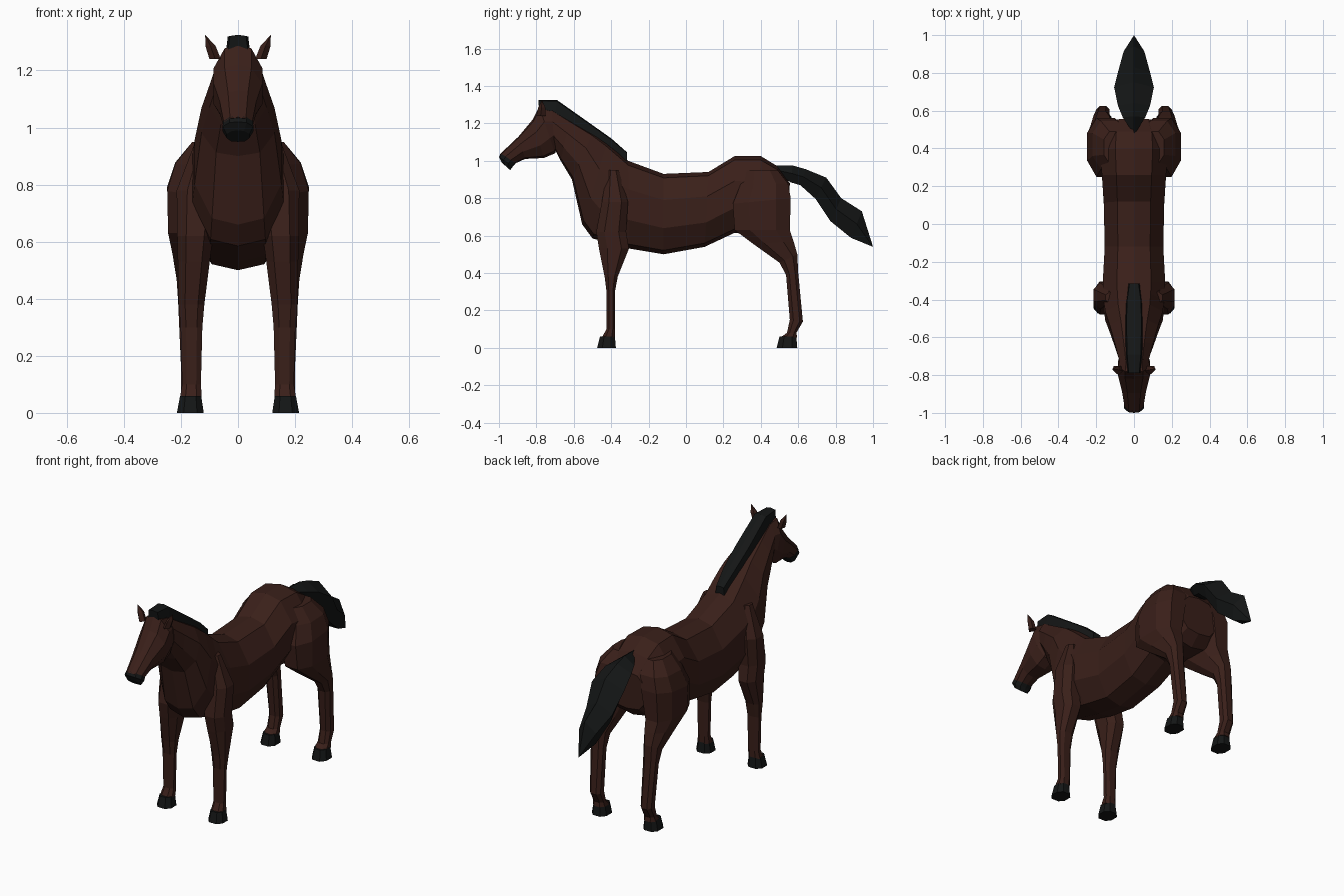
import bpy, bmesh

def material(name, color):
    m = bpy.data.materials.new(name)
    m.diffuse_color = (*color, 1)
    return m

COAT = material("brown_coat", (0.042, 0.014, 0.010))
DARK = material("dark_hair", (0.007, 0.008, 0.008))

# Cross-sections as (across, along) factors
BARREL = [(0, 1), (.55, .9), (1, .35), (1, -.35), (.6, -.9), (0, -1), (-.6, -.9), (-1, -.35), (-1, .35), (-.55, .9)]
LIMB = [(.5, 1), (1, .45), (1, -.5), (.5, -1), (-.5, -1), (-1, -.5), (-1, .45), (-.5, 1)]
LOCK = [(0, 1), (1, 0.1), (.6, -.9), (-.6, -.9), (-1, 0.1)]

def loft(name, rings, shape, mat, mirror=False):
    """Skin rings given as (y, z of one edge, y, z of opposite edge, x centre, half width)."""
    bm = bmesh.new()
    loops = []
    for ya, za, yb, zb, xc, hw in rings:
        loops.append([bm.verts.new((xc + hw * u,
                                    (ya + yb) / 2 + (ya - yb) / 2 * v,
                                    (za + zb) / 2 + (za - zb) / 2 * v)) for u, v in shape])
    n = len(shape)
    for a, b in zip(loops, loops[1:]):
        for i in range(n):
            j = (i + 1) % n
            bm.faces.new((a[i], a[j], b[j], b[i]))
    bm.faces.new(loops[0])
    bm.faces.new(loops[-1])
    bmesh.ops.remove_doubles(bm, verts=bm.verts, dist=0.0005)
    bmesh.ops.recalc_face_normals(bm, faces=bm.faces)
    me = bpy.data.meshes.new(name)
    bm.to_mesh(me)
    bm.free()
    me.materials.append(mat)
    ob = bpy.data.objects.new(name, me)
    bpy.context.collection.objects.link(ob)
    if mirror:
        ob.modifiers.new("Mirror", 'MIRROR').use_mirror_merge = False
    return ob

# Torso and neck, rump to throat
loft("body_and_neck", [
    (.555, .88, .55, .66, 0, .13),
    (.49, .97, .49, .60, 0, .17),
    (.40, 1.025, .38, .60, 0, .18),
    (.26, 1.025, .26, .615, 0, .17),
    (.12, .94, .10, .54, 0, .16),
    (-.12, .93, -.12, .50, 0, .155),
    (-.31, 1.0, -.30, .53, 0, .165),
    (-.36, 1.05, -.50, .585, 0, .16),
    (-.42, 1.10, -.555, .66, 0, .152),
    (-.50, 1.15, -.61, .90, 0, .128),
    (-.62, 1.22, -.67, 1.0, 0, .10),
    (-.72, 1.28, -.70, 1.06, 0, .08)], BARREL, COAT)

# Head and muzzle
loft("head", [
    (-.70, 1.27, -.68, 1.09, 0, .07),
    (-.785, 1.29, -.70, 1.04, 0, .085),
    (-.82, 1.22, -.76, 1.015, 0, .085),
    (-.895, 1.13, -.86, 1.01, 0, .064),
    (-.995, 1.035, -.915, .985, 0, .05)], BARREL, COAT)
loft("muzzle", [
    (-.99, 1.04, -.91, .985, 0, .052),
    (-1.0, 1.02, -.925, .97, 0, .054),
    (-.985, .99, -.94, .95, 0, .04)], BARREL, DARK)

# Ears
loft("ear", [
    (-.80, 1.24, -.75, 1.24, .08, .02),
    (-.79, 1.285, -.75, 1.285, .096, .018),
    (-.77, 1.325, -.77, 1.325, .115, 0)], LOCK, COAT, True)

# Mane along the crest
loft("mane", [
    (-.79, 1.325, -.785, 1.27, 0, .035),
    (-.69, 1.325, -.70, 1.24, 0, .045),
    (-.52, 1.205, -.54, 1.13, 0, .05),
    (-.40, 1.12, -.43, 1.06, 0, .045),
    (-.315, 1.045, -.315, .99, 0, .03)],
    [(0, 1), (.8, .85), (1, -1), (-1, -1), (-.8, .85)], DARK)

# Tail, root to tip
loft("tail", [
    (.47, .975, .50, .92, 0, .005),
    (.57, .975, .56, .88, 0, .06),
    (.64, .955, .61, .865, 0, .085),
    (.75, .91, .69, .79, 0, .105),
    (.83, .80, .77, .67, 0, .085),
    (.94, .73, .88, .58, 0, .055),
    (1.0, .54, 1.0, .54, 0, 0)], LOCK, DARK)

# Legs, shoulder or hip to pastern
loft("front_leg", [
    (-.42, .95, -.36, .95, .11, .04),
    (-.45, .78, -.31, .78, .14, .075),
    (-.48, .62, -.32, .62, .15, .063),
    (-.465, .53, -.305, .53, .155, .056),
    (-.435, .38, -.365, .38, .163, .045),
    (-.425, .30, -.38, .30, .163, .038),
    (-.425, .10, -.38, .10, .163, .033),
    (-.45, .055, -.38, .055, .165, .038)], LIMB, COAT, True)
loft("hind_leg", [
    (.32, .95, .49, .95, .10, .06),
    (.29, .87, .545, .88, .13, .09),
    (.25, .77, .56, .80, .15, .098),
    (.26, .63, .555, .63, .165, .08),
    (.36, .555, .575, .57, .165, .065),
    (.50, .455, .595, .50, .17, .045),
    (.535, .39, .60, .40, .17, .04),
    (.555, .15, .625, .14, .165, .034),
    (.54, .08, .59, .08, .165, .034),
    (.505, .055, .595, .055, .165, .038)], LIMB, COAT, True)

# Hooves
for name, front, back in (("front_hoof", -.475, -.375), ("hind_hoof", .485, .595)):
    loft(name, [
        (front + .015, .06, back - .005, .06, .166, .037),
        (front, 0, back, 0, .167, .047)], LIMB, DARK, True)
